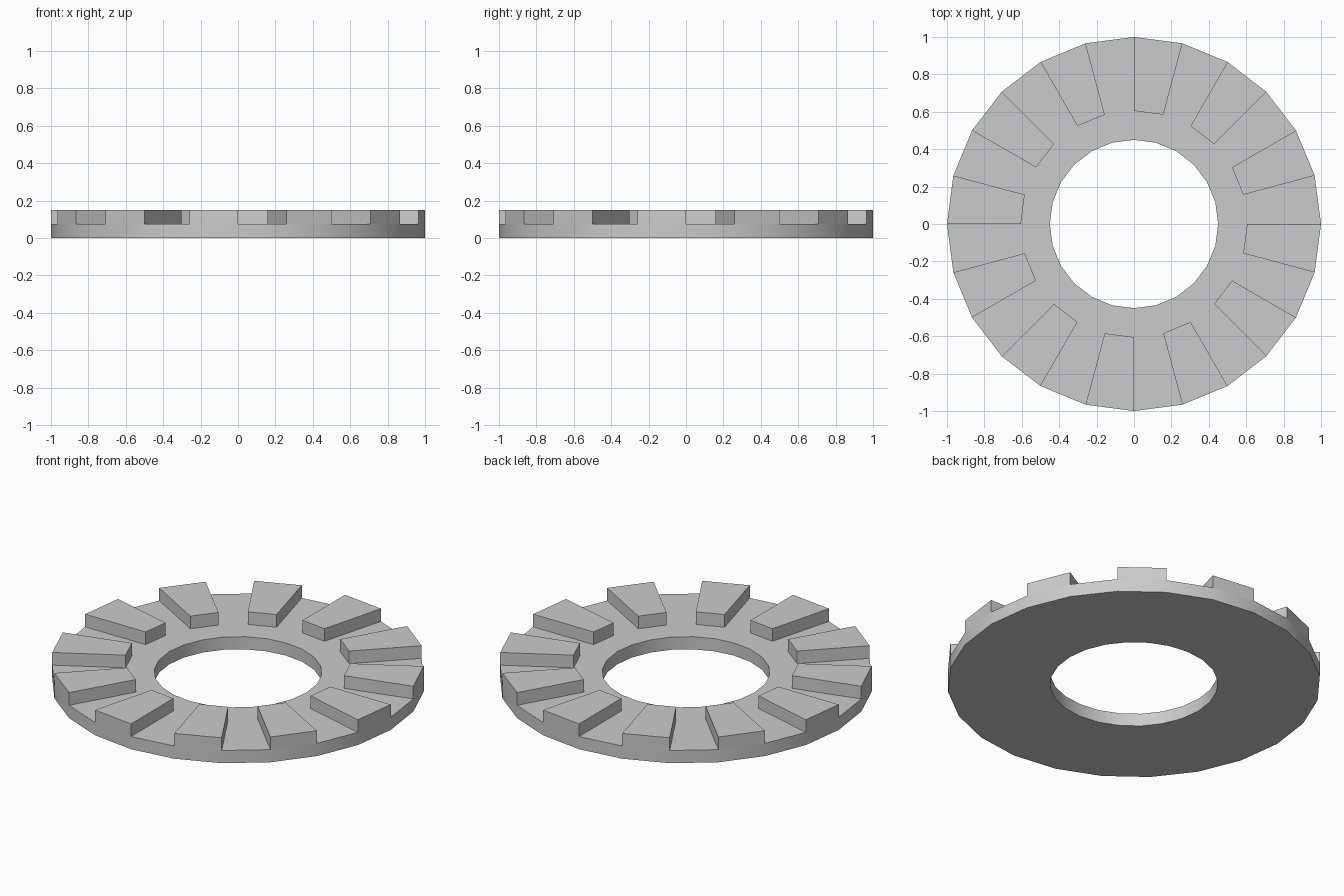
import bpy
import bmesh
import math
from mathutils import Vector

cube = bpy.data.objects.get("Cube")
if cube:
    bpy.data.objects.remove(cube, do_unlink=True)

SIDES = 24
OUTER, TOOTH_INNER, HOLE = 1.0, 0.605, 0.45
BASE, HEIGHT = 0.075, 0.15

# Single grey material
grey = bpy.data.materials.new("grey")
grey.use_nodes = True
colour = (0.6, 0.6, 0.6, 1)
grey.diffuse_color = colour
grey.node_tree.nodes["Principled BSDF"].inputs["Base Color"].default_value = colour

# Base ring: spin a rectangular profile around the z axis
bm = bmesh.new()
profile = [(HOLE, 0), (OUTER, 0), (OUTER, BASE), (TOOTH_INNER, BASE), (HOLE, BASE)]
verts = [bm.verts.new((r, 0, z)) for r, z in profile]
edges = [bm.edges.new((v, verts[(i + 1) % len(verts)])) for i, v in enumerate(verts)]
bmesh.ops.spin(bm, geom=verts + edges, cent=(0, 0, 0), axis=(0, 0, 1),
               angle=math.tau, steps=SIDES)
bmesh.ops.remove_doubles(bm, verts=bm.verts[:], dist=0.0001)
bmesh.ops.recalc_face_normals(bm, faces=bm.faces[:])


# Teeth: raise the outer top face of every second sector
def is_tooth(face):
    c = face.calc_center_median()
    sector = int((math.atan2(c.y, c.x) % math.tau) / (math.tau / SIDES))
    return c.z > BASE - 0.001 and c.xy.length > TOOTH_INNER + 0.05 and sector % 2 == 1


teeth = [f for f in bm.faces if is_tooth(f)]
raised = bmesh.ops.extrude_face_region(bm, geom=teeth)["geom"]
bmesh.ops.translate(bm, vec=Vector((0, 0, HEIGHT - BASE)),
                    verts=[g for g in raised if isinstance(g, bmesh.types.BMVert)])
bmesh.ops.recalc_face_normals(bm, faces=bm.faces[:])

mesh = bpy.data.meshes.new("toothed_ring")
bm.to_mesh(mesh)
bm.free()
mesh.materials.append(grey)
ring = bpy.data.objects.new("toothed_ring", mesh)
bpy.context.collection.objects.link(ring)

# Smooth round walls, crisp corners
bpy.ops.object.select_all(action="DESELECT")
ring.select_set(True)
bpy.context.view_layer.objects.active = ring
bpy.ops.object.shade_smooth_by_angle(angle=math.radians(30))
